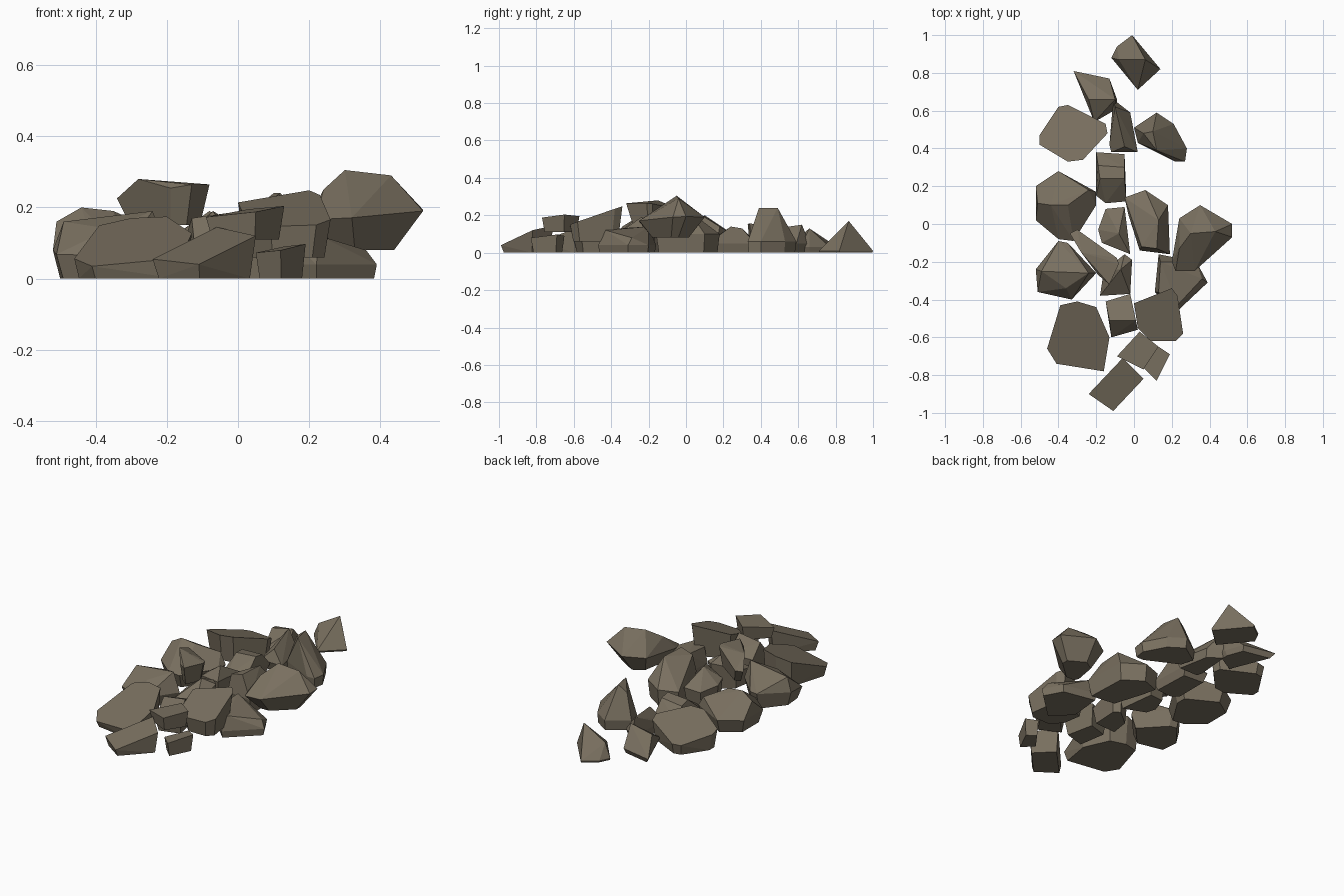
import bpy, bmesh, math
from mathutils import Vector

stone = bpy.data.materials.new("brown_grey_stone")
stone.diffuse_color = (0.19, 0.16, 0.115, 1)


def rock(name, outline, rim, tilt=(0, 0), tops=(), base=0.0, shrink=0.85):
    """Convex stone: tilted rim outline, shrunken flat base and optional peak points."""
    c = sum((Vector(p) for p in outline), Vector((0, 0))) / len(outline)
    bm = bmesh.new()
    for x, y in outline:
        z = rim + tilt[0] * (x - c.x) + tilt[1] * (y - c.y)
        bm.verts.new((x, y, max(base, z)))
        bm.verts.new((c.x + (x - c.x) * shrink, c.y + (y - c.y) * shrink, base))
    for p in tops:
        bm.verts.new(p)
    res = bmesh.ops.convex_hull(bm, input=bm.verts)
    junk = {v for v in res["geom_interior"] + res["geom_unused"]
            if isinstance(v, bmesh.types.BMVert)}
    bmesh.ops.delete(bm, geom=list(junk), context='VERTS')
    bmesh.ops.dissolve_limit(bm, angle_limit=math.radians(4), verts=bm.verts, edges=bm.edges)
    bmesh.ops.recalc_face_normals(bm, faces=bm.faces)
    me = bpy.data.meshes.new(name)
    bm.to_mesh(me)
    bm.free()
    me.materials.append(stone)
    bpy.context.collection.objects.link(bpy.data.objects.new(name, me))


# back stones
rock("back_tip_stone", [(-.01, 1), (-.09, .94), (-.12, .88), (.02, .71), (.14, .82)], .01,
     tops=[(-.08, .87, .09), (.06, .87, .17)], shrink=.97)
rock("back_wedge_stone", [(-.32, .81), (-.13, .77), (-.09, .66), (-.09, .61), (-.21, .54)], .03,
     tops=[(-.24, .66, .10), (-.10, .66, .13)])
rock("back_left_stone", [(-.5, .47), (-.4, .62), (-.35, .63), (-.15, .53), (-.14, .48),
     (-.27, .34), (-.35, .33), (-.5, .42)], .11, (.1, -.3), shrink=.9)
rock("back_sliver_stone", [(-.11, .66), (-.02, .59), (.02, .38), (-.12, .38), (-.13, .42)], .05,
     tops=[(-.1, .62, .15), (-.05, .41, .12)])
rock("back_right_stone", [(.12, .59), (.21, .53), (.28, .4), (.27, .33), (.22, .33), (.02, .43),
     (0, .51)], .06, tops=[(.1, .49, .24), (.12, .39, .24), (.05, .48, .2)], shrink=.95)
rock("back_middle_stone", [(-.2, .38), (-.05, .37), (-.04, .12), (-.15, .11), (-.2, .15)], .05,
     tops=[(-.19, .31, .12), (-.05, .3, .13), (-.05, .24, .14), (-.18, .24, .13)])

# middle stones
rock("left_stone", [(-.52, .2), (-.4, .28), (-.2, .17), (-.2, .1), (-.32, -.09), (-.4, -.08),
     (-.52, .02)], .08, tops=[(-.51, .11, .16), (-.44, .1, .2), (-.35, .1, .19), (-.24, .18, .14)])
rock("centre_stone", [(-.05, .14), (.06, .18), (.18, .1), (.19, -.16), (.03, -.14), (-.03, .05)],
     .1, tops=[(.13, .02, .22), (.12, -.13, .22), (.04, -.12, .2)], shrink=.92)
rock("centre_small_stone", [(-.15, .08), (-.05, .09), (-.02, -.16), (-.17, -.1), (-.19, -.03)],
     .12, (.1, -.15), tops=[(-.08, -.05, .19)])
rock("right_raised_stone", [(.24, .03), (.35, .1), (.52, 0), (.52, -.07), (.32, -.25), (.22, -.25),
     (.2, -.2)], .18, (.05, .05), tops=[(.3, -.05, .305), (.43, -.04, .29), (.24, -.13, .25)],
     base=.08, shrink=.55)
rock("right_low_stone", [(.13, -.16), (.11, -.36), (.22, -.47), (.39, -.31), (.33, -.2)], .04,
     tops=[(.14, -.2, .14), (.13, -.36, .13), (.23, -.43, .12), (.36, -.29, .08)], shrink=.95)
rock("left_front_stone", [(-.52, -.24), (-.4, -.09), (-.35, -.1), (-.2, -.26), (-.33, -.4),
     (-.51, -.36)], .08, (0, .1), tops=[(-.49, -.25, .16), (-.36, -.34, .14), (-.24, -.26, .19)])
rock("upper_left_slab", [(-.34, -.05), (-.3, -.03), (-.09, -.18), (-.08, -.21), (-.13, -.32),
     (-.19, -.27)], .25, (.12, -.05), tops=[(-.28, -.15, .28)], base=.15, shrink=.75)
rock("centre_front_stone", [(-.16, -.25), (-.05, -.16), (-.01, -.19), (-.02, -.37), (-.18, -.38)],
     .12, (.1, .3), tops=[(-.07, -.24, .19)])

# front stones
rock("front_right_slab", [(0, -.42), (.2, -.34), (.23, -.38), (.26, -.58), (.22, -.62), (.09, -.62),
     (.02, -.55)], .19, (.03, .35), base=.06, shrink=.85)
rock("front_small_stone", [(-.15, -.41), (-.02, -.37), (.02, -.56), (-.12, -.6)], .1, (.1, .2),
     tops=[(-.13, -.51, .17), (.01, -.51, .19)])
rock("front_left_stone", [(-.46, -.66), (-.39, -.43), (-.3, -.41), (-.2, -.44), (-.13, -.6),
     (-.16, -.78), (-.41, -.74)], .11, (.15, .36), shrink=.92)
rock("front_upper_slab", [(-.09, -.7), (.03, -.57), (.13, -.65), (.05, -.77)], .19, (.13, .05),
     base=.11, shrink=.85)
rock("front_right_chip", [(.05, -.76), (.13, -.65), (.19, -.69), (.12, -.83)], .085, (.15, .05))
rock("front_tip_stone", [(-.24, -.9), (-.06, -.71), (.05, -.82), (-.11, -.99)], .09, (.13, .35),
     shrink=.88)
